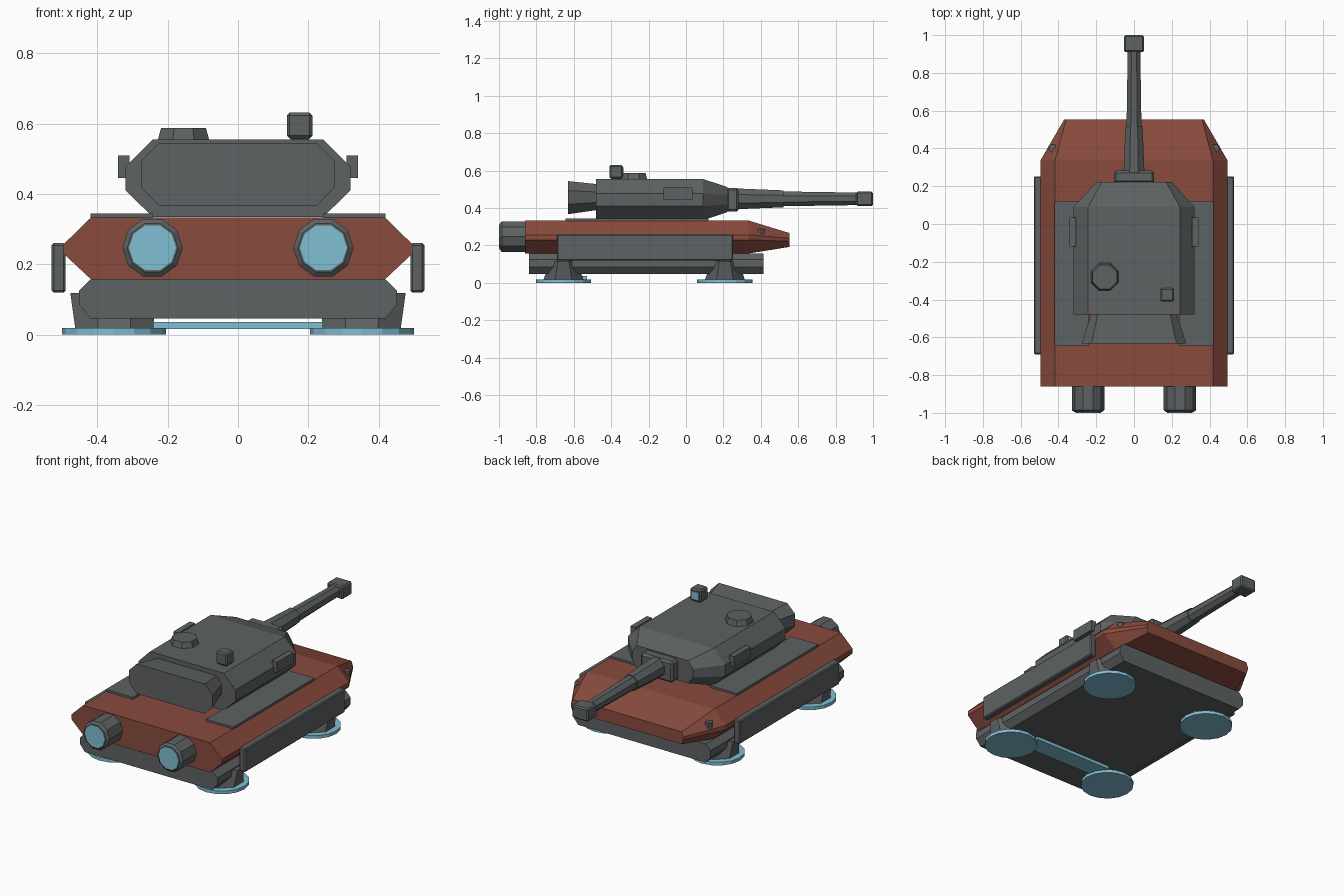
import bpy, bmesh, math
from mathutils import Matrix, Vector

if "Cube" in bpy.data.objects:
    bpy.data.objects.remove(bpy.data.objects["Cube"])


def material(name, rgb):
    m = bpy.data.materials.new(name)
    m.diffuse_color = (*rgb, 1)
    m.use_nodes = True
    m.node_tree.nodes["Principled BSDF"].inputs["Base Color"].default_value = m.diffuse_color
    return m


GREY = material("armour grey", (0.112, 0.122, 0.124))
RED = material("hull rust red", (0.25, 0.070, 0.048))
BLUE = material("glow blue", (0.215, 0.52, 0.65))


def finish(name, bm, mat, bevel=0):
    bmesh.ops.recalc_face_normals(bm, faces=bm.faces[:])
    mesh = bpy.data.meshes.new(name)
    bm.to_mesh(mesh)
    bm.free()
    mesh.materials.append(mat)
    ob = bpy.data.objects.new(name, mesh)
    bpy.context.collection.objects.link(ob)
    if bevel:
        mod = ob.modifiers.new("bevel", "BEVEL")
        mod.width = bevel
        mod.segments = 1
    return ob


def loft(name, rings, mat, bevel=0):
    """Skin a row of equal-length rings and cap both ends."""
    bm = bmesh.new()
    loops = [[bm.verts.new(p) for p in ring] for ring in rings]
    n = len(loops[0])
    for a, b in zip(loops, loops[1:]):
        for i in range(n):
            j = (i + 1) % n
            bm.faces.new((a[i], a[j], b[j], b[i]))
    bm.faces.new(loops[0])
    bm.faces.new(loops[-1])
    return finish(name, bm, mat, bevel)


def box(name, x, y, z, mat, bevel=0):
    rings = [[(x[0], v, z[0]), (x[1], v, z[0]), (x[1], v, z[1]), (x[0], v, z[1])] for v in y]
    return loft(name, rings, mat, bevel)


def section(y, flat, wide, z0, z1, z2, z3):
    """Eight-cornered section: flat = half width of top and bottom, wide = of the sides."""
    half = [(flat, z0), (wide, z1), (wide, z2), (flat, z3)]
    return [(x, y, z) for x, z in half] + [(-x, y, z) for x, z in reversed(half)]


def ring_y(x, y, z, r, n, turn=0.0):
    return [(x + r * math.cos(turn + math.tau * i / n), y,
             z + r * math.sin(turn + math.tau * i / n)) for i in range(n)]


def ring_z(x, y, z, rx, ry, n, turn=0.0):
    return [(x + rx * math.cos(turn + math.tau * i / n),
             y + ry * math.sin(turn + math.tau * i / n), z) for i in range(n)]


# Hull with wedge nose, and the chassis below it
loft("hull", [section(-0.86, 0.418, 0.496, 0.157, 0.23, 0.257, 0.333),
              section(0.335, 0.418, 0.496, 0.157, 0.23, 0.257, 0.333),
              section(0.553, 0.36, 0.37, 0.192, 0.222, 0.238, 0.266)], RED)
loft("chassis", [section(y, 0.42, 0.452, 0.046, 0.085, 0.125, 0.157)
                 for y in (-0.84, 0.415)], GREY)

# Turret with sloped face and flared bustle
loft("turret", [section(-0.48, 0.243, 0.32, 0.335, 0.41, 0.477, 0.555),
                section(0.09, 0.243, 0.32, 0.335, 0.41, 0.477, 0.555),
                section(0.222, 0.17, 0.2, 0.378, 0.42, 0.47, 0.512)], GREY)
loft("turret_bustle", [section(-0.632, 0.225, 0.276, 0.367, 0.42, 0.493, 0.544),
                       section(-0.47, 0.19, 0.225, 0.39, 0.43, 0.485, 0.527)], GREY)

# Gun: mantlet, stepped barrel, muzzle
box("gun_mantlet", (-0.106, 0.106), (0.215, 0.282), (0.38, 0.507), GREY, 0.012)
T = math.pi / 8
loft("gun_sleeve", [ring_y(0, 0.27, 0.449, 0.06, 8, T),
                    ring_y(0, 0.52, 0.449, 0.049, 8, T)], GREY)
loft("gun_barrel", [ring_y(0, 0.50, 0.449, 0.043, 8, T),
                    ring_y(0, 0.93, 0.449, 0.036, 8, T)], GREY)
box("gun_muzzle", (-0.053, 0.053), (0.91, 1.0), (0.41, 0.488), GREY, 0.008)

# Roof hatch and sight
loft("roof_hatch", [ring_z(-0.155, -0.28, 0.55, 0.08, 0.08, 8, T),
                    ring_z(-0.155, -0.28, 0.588, 0.069, 0.069, 8, T)], GREY)
box("sight_base", (0.15, 0.202), (-0.4, -0.345), (0.55, 0.57), GREY)
box("sight_head", (0.139, 0.212), (-0.41, -0.338), (0.558, 0.631), GREY, 0.008)
box("sight_lens", (0.152, 0.199), (-0.339, -0.333), (0.572, 0.617), BLUE)

# Rear cross bar between the hover pads
box("pad_cross_bar", (-0.26, 0.26), (-0.64, -0.53), (0.016, 0.036), BLUE)

# Parts on both sides
for side, s in (("left", -1), ("right", 1)):
    def span(a, b):
        return tuple(sorted((s * a, s * b)))
    box("deck_panel_" + side, span(0.242, 0.42), (-0.645, 0.12), (0.325, 0.345), GREY)
    box("side_skirt_" + side, span(0.49, 0.53), (-0.69, 0.252), (0.12, 0.26), GREY, 0.006)
    box("turret_cheek_" + side, span(0.308, 0.342), (-0.12, 0.035), (0.445, 0.51), GREY)

    # Small lamp on the nose corner
    loft("nose_lamp_" + side, [ring_z(s * 0.43, 0.4, z, 0.023, 0.023, 6) for z in (0.25, 0.288)],
         GREY)

    # Rear thruster with glowing end
    x = s * 0.243
    loft("thruster_" + side, [ring_y(x, y, 0.247, r, 10) for y, r in
                              ((-0.84, 0.086), (-0.985, 0.086), (-0.996, 0.072))], GREY)
    loft("thruster_glow_" + side, [ring_y(x, y, 0.247, 0.067, 10) for y in (-0.994, -1.0)], BLUE)

    # Legs and hover pads
    for end, y in (("back", -0.655), ("front", 0.208)):
        loft(f"leg_{end}_{side}", [ring_z(s * 0.352, y, 0.018, 0.12, 0.115, 8, T),
                                   ring_z(s * 0.355, y, 0.118, 0.132, 0.077, 8, T)], GREY)
        loft(f"hover_pad_{end}_{side}", [ring_z(s * 0.353, y, z, 0.148, 0.148, 16)
                                         for z in (0, 0.019)], BLUE)
